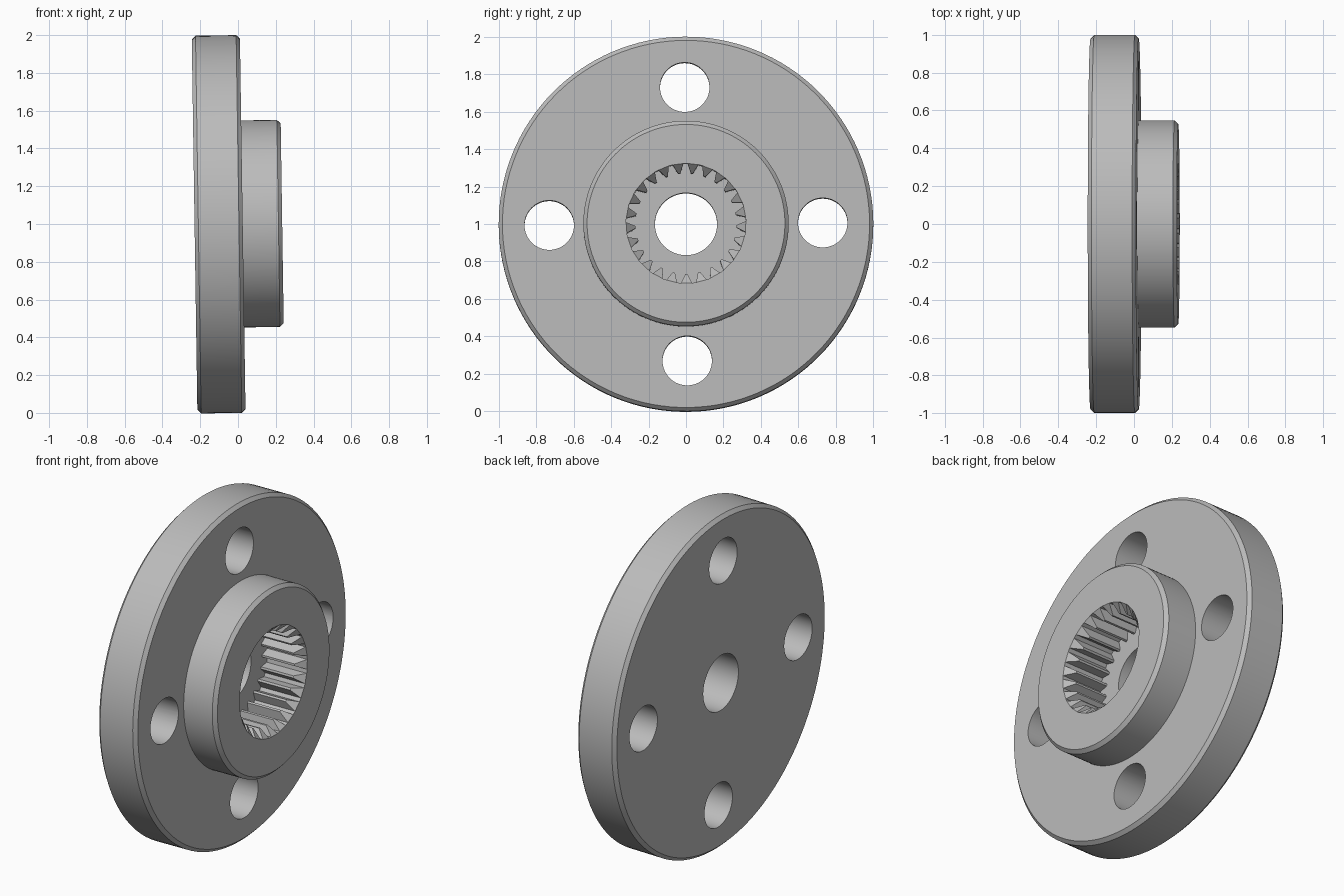
import bpy, bmesh
from math import pi, sin, cos
from mathutils import Matrix

cube = bpy.data.objects.get("Cube")
if cube:
    bpy.data.objects.remove(cube, do_unlink=True)

# Main dimensions, with the axis along x
BACK, STEP, FRONT, FLOOR = -0.23, 0.025, 0.234, -0.03
RIM, HUB, BORE, BEVEL = 1.0, 0.548, 0.166, 0.02
ROOT, TIP, TEETH = 0.32, 0.27, 25
HOLE, HOLE_RING = 0.132, 0.73

metal = bpy.data.materials.new("grey metal")
metal.use_nodes = True
metal.diffuse_color = (0.5, 0.5, 0.5, 1)
metal.node_tree.nodes["Principled BSDF"].inputs["Base Color"].default_value = (0.5, 0.5, 0.5, 1)


def make_object(name, bm):
    bmesh.ops.recalc_face_normals(bm, faces=bm.faces)
    mesh = bpy.data.meshes.new(name)
    bm.to_mesh(mesh)
    bm.free()
    mesh.materials.append(metal)
    obj = bpy.data.objects.new(name, mesh)
    bpy.context.collection.objects.link(obj)
    return obj


def polar(bm, x, r, a):
    return bm.verts.new((x, r * cos(a), r * sin(a)))


def lathe(name, profile, steps=128):
    bm = bmesh.new()
    rings = [[polar(bm, x, r, 2 * pi * i / steps) for i in range(steps)] for x, r in profile]
    for a, b in zip(rings, rings[1:]):
        for i in range(steps):
            j = (i + 1) % steps
            bm.faces.new((a[i], a[j], b[j], b[i]))
    bm.faces.new(rings[0])
    bm.faces.new(rings[-1])
    return make_object(name, bm)


def rod(name, radius, y, z):
    bm = bmesh.new()
    bmesh.ops.create_cone(bm, cap_ends=True, segments=64, radius1=radius, radius2=radius, depth=2,
                          matrix=Matrix.Translation((0, y, z)) @ Matrix.Rotation(pi / 2, 4, 'Y'))
    return make_object(name, bm)


def spline_cutter():
    # Toothed socket whose teeth have a conical lead-in at the mouth
    bm = bmesh.new()
    pitch = 2 * pi / TEETH
    base, crest = pitch * 0.36, pitch * 0.09
    lead = FRONT - (ROOT - TIP)
    mouth, cap, floor = [], [], []
    for t in range(TEETH):
        a = -pi / 2 + t * pitch
        top = [polar(bm, FRONT + 0.05, ROOT, a + s * base) for s in (-1, 1)]
        edge = [polar(bm, FRONT, ROOT, a + s * base) for s in (-1, 1)]
        ridge = [polar(bm, lead, TIP, a + s * crest) for s in (-1, 1)]
        foot = [polar(bm, FLOOR, r, a + d) for r, d in
                ((ROOT, -base), (TIP, -crest), (TIP, crest), (ROOT, base))]
        bm.faces.new((top[0], top[1], edge[1], edge[0]))
        bm.faces.new((edge[0], edge[1], ridge[1], ridge[0]))
        bm.faces.new((edge[0], ridge[0], foot[1], foot[0]))
        bm.faces.new((ridge[0], ridge[1], foot[2], foot[1]))
        bm.faces.new((ridge[1], edge[1], foot[3], foot[2]))
        cap += top
        floor += foot
        mouth.append((top, edge, foot))
    # Root lands between the teeth
    for (t0, e0, f0), (t1, e1, f1) in zip(mouth, mouth[1:] + mouth[:1]):
        bm.faces.new((t0[1], t1[0], e1[0], e0[1]))
        bm.faces.new((e0[1], e1[0], f1[0], f0[3]))
    bm.faces.new(cap)
    bm.faces.new(floor)
    return make_object("socket_cutter", bm)


# Flange and hub turned from one bevelled profile
body = lathe("flanged_hub", [
    (BACK, RIM - BEVEL), (BACK + BEVEL, RIM), (STEP - BEVEL, RIM), (STEP, RIM - BEVEL),
    (STEP, HUB), (FRONT - BEVEL, HUB), (FRONT, HUB - BEVEL)])

# Toothed socket, centre bore and four bolt holes
cutters = [spline_cutter(), rod("bore_cutter", BORE, 0, 0)]
for k in range(4):
    a = k * pi / 2
    cutters.append(rod("bolt_hole_cutter", HOLE, HOLE_RING * cos(a), HOLE_RING * sin(a)))

bpy.context.view_layer.objects.active = body
for cutter in cutters:
    cutter.hide_render = True
    mod = body.modifiers.new("cut", 'BOOLEAN')
    mod.operation = 'DIFFERENCE'
    mod.solver = 'EXACT'
    mod.object = cutter
    bpy.ops.object.modifier_apply(modifier=mod.name)
    bpy.data.objects.remove(cutter, do_unlink=True)

# Smooth walls, sharp edges
bpy.ops.object.select_all(action='DESELECT')
body.select_set(True)
bpy.ops.object.shade_smooth_by_angle(angle=pi / 9)

# Stand on the ground with a slight lean
body.rotation_euler = (0.009, -0.015, 0)
body.location = (0, 0, 1)
